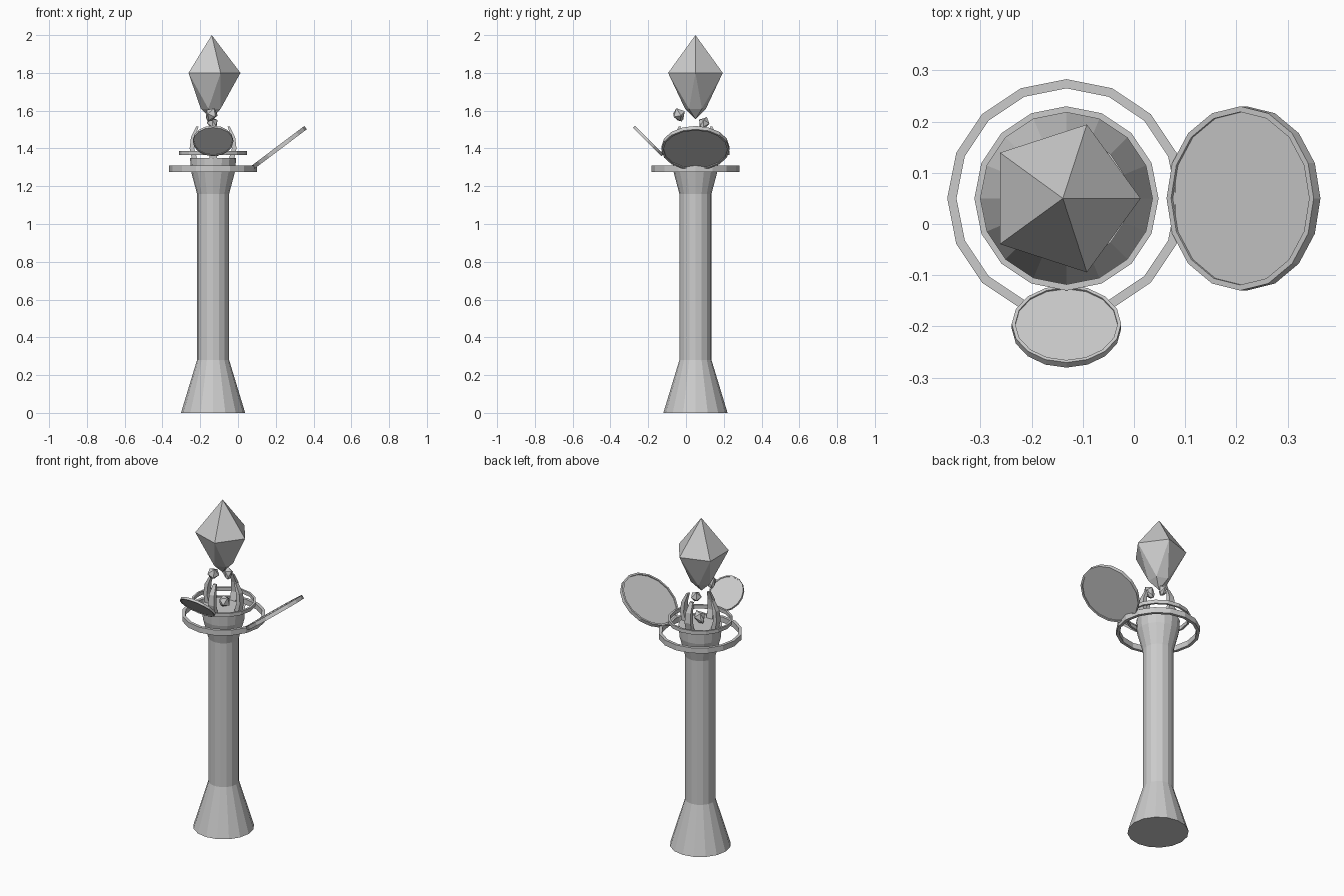
import bpy, bmesh
from math import sin, cos, pi, radians

if "Cube" in bpy.data.objects:
    bpy.data.objects.remove(bpy.data.objects["Cube"])

CX, CY = -0.132, 0.05   # axis of the column


def finish(name, bm, loc, rot=(0, 0, 0)):
    bmesh.ops.recalc_face_normals(bm, faces=bm.faces)
    me = bpy.data.meshes.new(name)
    bm.to_mesh(me)
    bm.free()
    ob = bpy.data.objects.new(name, me)
    ob.location, ob.rotation_euler = loc, rot
    bpy.context.collection.objects.link(ob)
    return ob


def lathe(bm, profile, sides=16, closed=False, twist=0.0):
    """Revolve (r, z) points; a closed profile makes a ring, an open one is capped."""
    rows = []
    for k, (r, z) in enumerate(profile):
        if r == 0:
            rows.append([bm.verts.new((0, 0, z))] * sides)
        else:
            rows.append([bm.verts.new((r * cos(2 * pi * i / sides + k * twist),
                                       r * sin(2 * pi * i / sides + k * twist), z))
                         for i in range(sides)])
    pairs = list(zip(rows, rows[1:] + rows[:1])) if closed else list(zip(rows, rows[1:]))
    for a, b in pairs:
        for i in range(sides):
            j = (i + 1) % sides
            if twist and a[0] != a[1] and b[0] != b[1]:
                bm.faces.new((a[i], a[j], b[i]))
                bm.faces.new((a[j], b[j], b[i]))
            else:
                bm.faces.new(list(dict.fromkeys((a[i], a[j], b[j], b[i]))))
    if not closed:
        for row in (rows[0], rows[-1]):
            if row[0] != row[1]:
                bm.faces.new(row)


def ring_profile(outer, inner, h):
    return [(outer, -h / 2), (outer, h / 2), (inner, h / 2), (inner, -h / 2)]


def ring(name, outer, inner, h, z):
    bm = bmesh.new()
    lathe(bm, ring_profile(outer, inner, h), closed=True)
    finish(name, bm, (CX, CY, z))


def lens(name, radius, rim, h, loc, rot):
    bm = bmesh.new()
    lathe(bm, ring_profile(radius, radius - rim, h), closed=True)
    lathe(bm, [(radius - rim, -h * 0.25), (radius - rim, h * 0.25)])
    finish(name, bm, loc, rot)


def crystal(name, profile, loc, rot=(0, 0, 0)):
    bm = bmesh.new()
    lathe(bm, profile, sides=5, twist=pi / 5)
    finish(name, bm, loc, rot)


# Column with flared foot and head
bm = bmesh.new()
lathe(bm, [(0.17, 0), (0.085, 0.28), (0.085, 1.16), (0.117, 1.28), (0.122, 1.35)])
finish("column", bm, (CX, CY, 0))

# Floating rings
ring("large_ring", 0.233, 0.215, 0.033, 1.292)
ring("small_ring", 0.180, 0.168, 0.022, 1.376)

# Tilted lenses
lens("large_lens", 0.18, 0.011, 0.022, (0.214, CY, 1.402), (0, radians(-37), 0))
lens("small_lens", 0.107, 0.007, 0.014, (CX, -0.2, 1.44), (radians(-45), 0, 0))

# Four bowed claws around the column head: (radius, z, half width, half depth)
path = [(0.098, 1.345, 0.020, 0.014), (0.112, 1.40, 0.020, 0.012),
        (0.106, 1.46, 0.017, 0.011), (0.083, 1.515, 0.010, 0.006)]
for n in range(4):
    bm = bmesh.new()
    rows = [[bm.verts.new((r + sx * d, sy * w, z))
             for sx, sy in ((-1, -1), (1, -1), (1, 1), (-1, 1))]
            for r, z, w, d in path]
    for a, b in zip(rows, rows[1:]):
        for i in range(4):
            j = (i + 1) % 4
            bm.faces.new((a[i], a[j], b[j], b[i]))
    bm.faces.new(rows[0])
    bm.faces.new(rows[-1])
    finish(f"claw_{n + 1}", bm, (CX, CY, 0), (0, 0, n * pi / 2))

# Main crystal: tip, rotated lower ring, wide girdle, peak
crystal("main_crystal", [(0, -0.245), (0.058, -0.19), (0.152, 0), (0, 0.2)],
        (-0.139, CY, 1.8), (0, 0, -2 * pi / 5))

# Small broken shards below it
shard = [(0, -0.042), (0.017, -0.028), (0.035, 0.008), (0, 0.042)]
crystal("shard_1", shard, (-0.142, -0.037, 1.578), (0.5, 0.3, 0.4))
crystal("shard_2", [(r * 0.9, z * 0.9) for r, z in shard], (-0.135, 0.095, 1.533), (-0.5, 0.2, 1.0))
crystal("shard_3", shard, (-0.12, 0.04, 1.385), (0.3, 0.7, 0.2))
